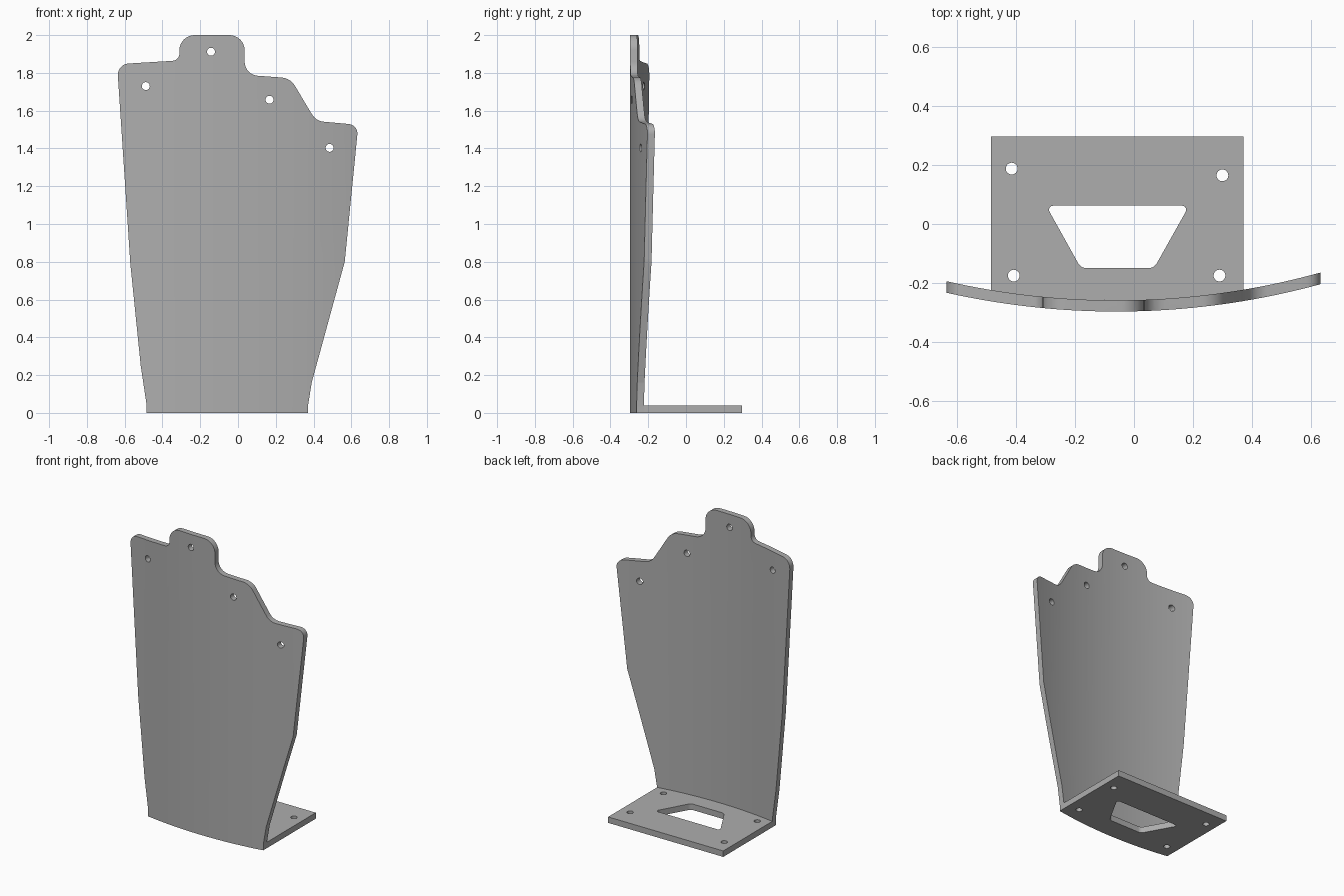
import bpy, bmesh, math
from mathutils import Vector

if "Cube" in bpy.data.objects:
    bpy.data.objects.remove(bpy.data.objects["Cube"], do_unlink=True)

grey = bpy.data.materials.new("plain_grey")
grey.use_nodes = True
COLOUR = (0.42, 0.42, 0.42, 1)
grey.diffuse_color = COLOUR
grey.node_tree.nodes["Principled BSDF"].inputs["Base Color"].default_value = COLOUR

FRONT, THICK, RADIUS, AXIS_X = -0.297, 0.038, 2.63, -0.06
LEFT, RIGHT, BACK = -0.485, 0.371, 0.297


def arc(x, inset=0.0):
    """y of the curved panel at x, inset behind its front face."""
    r = RADIUS - inset
    return FRONT + RADIUS - math.sqrt(r * r - (x - AXIS_X) ** 2)


def arc_points(x0, x1, n, inset):
    xs = [x0 + (x1 - x0) * i / n for i in range(n + 1)]
    return [(x, arc(x, inset)) for x in xs]


def rounded(corners, steps=8):
    """Polygon of (x, y, radius) corners with each corner filleted."""
    out = []
    for i, (x, y, r) in enumerate(corners):
        p = Vector((x, y))
        if r == 0:
            out.append((x, y))
            continue
        a = (Vector(corners[i - 1][:2]) - p).normalized()
        b = (Vector(corners[(i + 1) % len(corners)][:2]) - p).normalized()
        half = a.angle(b) / 2
        centre = p + (a + b).normalized() * (r / math.sin(half))
        start = p + a * (r / math.tan(half)) - centre
        end = p + b * (r / math.tan(half)) - centre
        sweep = start.angle_signed(end)
        for k in range(steps + 1):
            t = -sweep * k / steps
            c, s = math.cos(t), math.sin(t)
            out.append((centre.x + c * start.x - s * start.y,
                        centre.y + s * start.x + c * start.y))
    return out


def circle(x, y, r, n=24):
    return [(x + r * math.cos(math.tau * i / n), y + r * math.sin(math.tau * i / n))
            for i in range(n)]


def prism(name, loops, low, high, upright=False):
    """Extrude outlines along z, or along y when upright."""
    bm = bmesh.new()
    for loop in loops:
        rings = [[bm.verts.new((a, h, b) if upright else (a, b, h)) for a, b in loop]
                 for h in (low, high)]
        for ring in rings:
            bm.faces.new(ring)
        for i in range(len(loop)):
            bm.faces.new((rings[0][i - 1], rings[0][i], rings[1][i], rings[1][i - 1]))
    bmesh.ops.recalc_face_normals(bm, faces=bm.faces)
    mesh = bpy.data.meshes.new(name)
    bm.to_mesh(mesh)
    bm.free()
    mesh.materials.append(grey)
    obj = bpy.data.objects.new(name, mesh)
    bpy.context.collection.objects.link(obj)
    return obj


def select(obj):
    bpy.ops.object.select_all(action="DESELECT")
    obj.select_set(True)
    bpy.context.view_layer.objects.active = obj


def boolean(obj, tool, operation):
    mod = obj.modifiers.new(operation.lower(), "BOOLEAN")
    mod.operation, mod.object, mod.solver = operation, tool, "EXACT"
    select(obj)
    bpy.ops.object.modifier_apply(modifier=mod.name)
    bpy.data.objects.remove(tool, do_unlink=True)


# Curved back panel: an arched sheet trimmed to its stepped silhouette
panel = prism("curved_panel", [arc_points(-0.8, 0.8, 48, 0)
                               + arc_points(0.8, -0.8, 48, THICK)], -0.1, 2.1)
silhouette = rounded([
    (LEFT, 0, 0), (LEFT, 0.05, 0), (-0.515, 0.25, 0.3), (-0.57, 0.79, 0.5),
    (-0.64, 1.846, 0.06), (-0.31, 1.866, 0.04), (-0.31, 2.0, 0.08),
    (0.035, 2.0, 0.08), (0.035, 1.79, 0.075), (0.277, 1.772, 0.09),
    (0.413, 1.545, 0.08), (0.637, 1.525, 0.05), (0.565, 0.8, 0),
    (0.39, 0.16, 0.1), (RIGHT, 0.04, 0), (RIGHT, 0, 0)])
boolean(panel, prism("panel_trim", [silhouette], -0.6, 0.3, True), "INTERSECT")

# Four mounting holes near the panel's top edge
holes = [(-0.488, 1.73), (-0.143, 1.912), (0.167, 1.658), (0.485, 1.403)]
boolean(panel, prism("panel_holes", [circle(x, z, 0.021) for x, z in holes],
                     -0.6, 0.3, True), "DIFFERENCE")

# Base plate whose front edge follows the panel's back face
base = prism("base_plate", [arc_points(LEFT, RIGHT, 32, THICK)
                            + [(RIGHT, BACK), (LEFT, BACK)]], 0, 0.04)
window = rounded([(-0.298, 0.062, 0.014), (0.187, 0.062, 0.014),
                  (0.068, -0.15, 0.035), (-0.18, -0.15, 0.035)])
screws = [(-0.415, 0.188), (0.3, 0.165), (-0.408, -0.175), (0.29, -0.175)]
boolean(base, prism("base_cutouts", [window] + [circle(x, y, 0.02) for x, y in screws],
                    -0.1, 0.2), "DIFFERENCE")

for part in (panel, base):
    select(part)
    bpy.ops.object.shade_smooth_by_angle(angle=math.radians(30))
